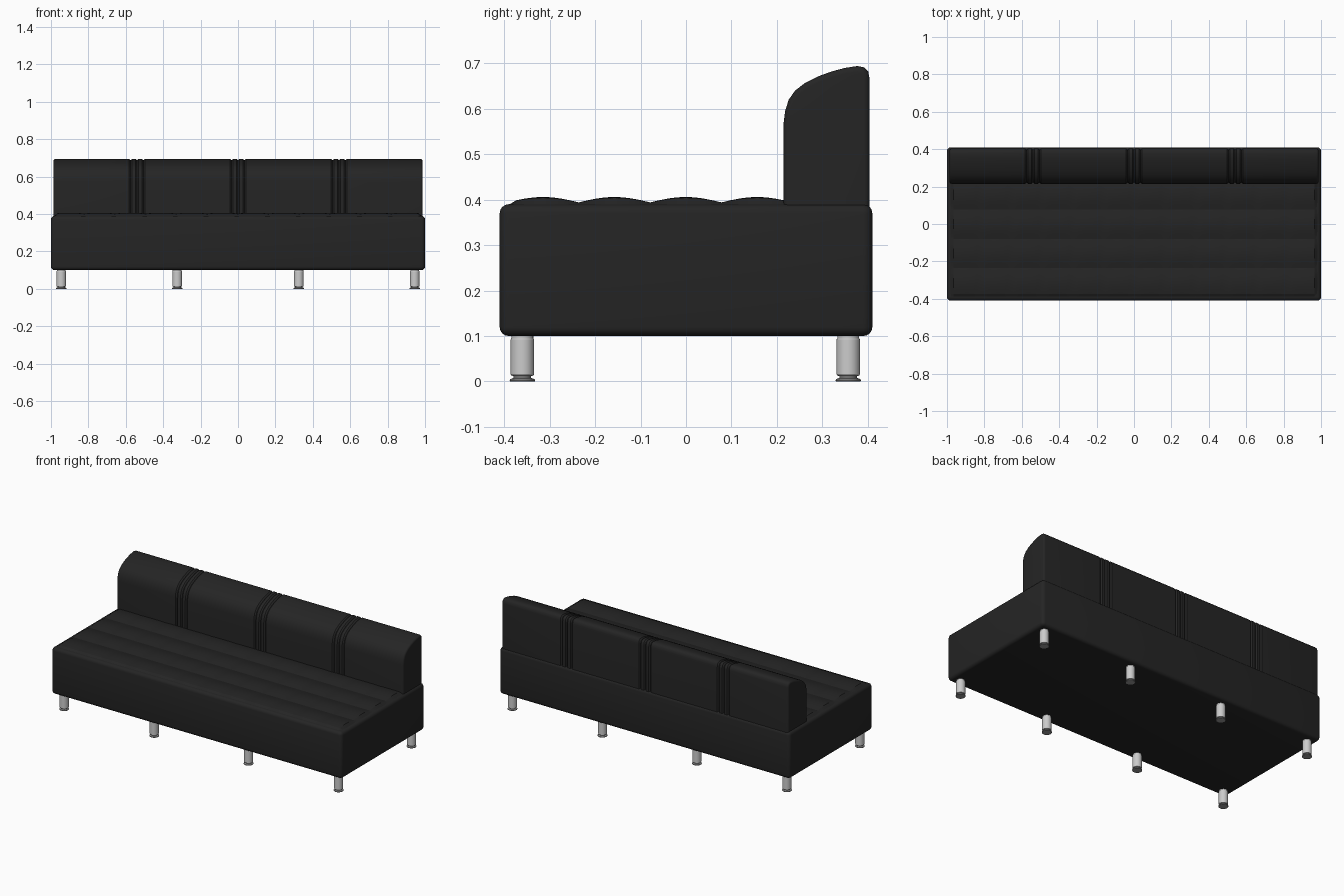
import bpy, bmesh, math
from mathutils import Matrix

cube = bpy.data.objects.get("Cube")
if cube:
    bpy.data.objects.remove(cube, do_unlink=True)


def material(name, color, roughness):
    m = bpy.data.materials.new(name)
    m.use_nodes = True
    m.diffuse_color = (*color, 1)
    bsdf = next(n for n in m.node_tree.nodes if n.type == "BSDF_PRINCIPLED")
    bsdf.inputs["Base Color"].default_value = (*color, 1)
    bsdf.inputs["Roughness"].default_value = roughness
    return m


leather = material("black_leather", (0.018, 0.018, 0.018), 0.6)
metal = material("brushed_metal", (0.6, 0.6, 0.6), 0.4)
rubber = material("grey_foot", (0.3, 0.3, 0.3), 0.6)


def finish(bm, name, mats, angle=30):
    bmesh.ops.recalc_face_normals(bm, faces=bm.faces)
    mesh = bpy.data.meshes.new(name)
    bm.to_mesh(mesh)
    bm.free()
    for m in mats:
        mesh.materials.append(m)
    mesh.shade_smooth()
    mesh.set_sharp_from_angle(angle=math.radians(angle))
    obj = bpy.data.objects.new(name, mesh)
    bpy.context.collection.objects.link(obj)
    return obj


def skin(bm, rings):
    """Join closed rings of points into a capped tube."""
    loops = [[bm.verts.new(p) for p in ring] for ring in rings]
    n = len(loops[0])
    for a, b in zip(loops, loops[1:]):
        for i in range(n):
            j = (i + 1) % n
            bm.faces.new((a[i], a[j], b[j], b[i]))
    bm.faces.new(loops[0])
    bm.faces.new(loops[-1])


# Seat base: a softly rounded block
bm = bmesh.new()
bmesh.ops.create_cube(bm, size=1, matrix=Matrix.Translation((0, 0, 0.245))
                      @ Matrix.Diagonal((2, 0.82, 0.29, 1)))
bmesh.ops.bevel(bm, geom=bm.edges[:], offset=0.02, segments=4,
                profile=0.5, affect="EDGES")
finish(bm, "seat_base", [leather])

# Quilted seat pad: puffed cells divided by seams
COLS, ROWS, STEPS = 12, 4, 8
X0, Y0, Y1 = 0.985, -0.393, 0.235
nx, ny = COLS * STEPS, ROWS * STEPS
bm = bmesh.new()
grid = []
for j in range(ny + 1):
    row = []
    for i in range(nx + 1):
        puff_x = abs(math.sin(math.pi * i / STEPS))
        puff_y = abs(math.sin(math.pi * j / STEPS))
        z = 0.394 + 0.012 * puff_y * (0.65 + 0.35 * math.sqrt(puff_x))
        if i in (0, nx) or j in (0, ny):
            z = 0.387
        row.append(bm.verts.new((-X0 + 2 * X0 * i / nx, Y0 + (Y1 - Y0) * j / ny, z)))
    grid.append(row)
for a, b in zip(grid, grid[1:]):
    for i in range(nx):
        bm.faces.new((a[i], a[i + 1], b[i + 1], b[i]))
finish(bm, "seat_pad", [leather], 15)

# Backrest: curved profile lofted sideways, pinched at the stitched grooves
profile = [(0.215, 0.35), (0.215, 0.57), (0.218, 0.595), (0.226, 0.62), (0.24, 0.64),
           (0.262, 0.657), (0.29, 0.671), (0.32, 0.682), (0.35, 0.69), (0.377, 0.694),
           (0.392, 0.691), (0.401, 0.682), (0.404, 0.665), (0.404, 0.35)]


def section(x, inset):
    ring = []
    for k, (y, z) in enumerate(profile):
        a = profile[max(k - 1, 0)]
        b = profile[min(k + 1, len(profile) - 1)]
        dy, dz = b[0] - a[0], b[1] - a[1]
        length = math.hypot(dy, dz)
        ring.append((x, y + inset * dz / length, z - inset * dy / length))
    return ring


END, R = 0.987, 0.012
corner = [(END - R * math.sin(t), R * (1 - math.cos(t)))
          for t in (math.pi / 2 * k / 4 for k in range(5))]
stations = [(-END + R - R * math.sin(t), R * (1 - math.cos(t)))
            for t in (math.pi / 2 * k / 4 for k in range(5))]
stations += [(-x, d) for x, d in stations]
for centre in (-0.54, 0, 0.54):
    for groove in (-0.034, 0, 0.034):
        x = centre + groove
        stations += [(x - 0.008, 0), (x - 0.003, 0.004), (x, 0.007),
                     (x + 0.003, 0.004), (x + 0.008, 0)]
stations.sort()
bm = bmesh.new()
skin(bm, [section(x, d) for x, d in stations])
finish(bm, "backrest", [leather], 35)

# Legs: metal tube with a narrow neck and a levelling foot
leg_profile = [(0.027, 0), (0.028, 0.002), (0.027, 0.005), (0.019, 0.008), (0.019, 0.012),
               (0.024, 0.013), (0.026, 0.016), (0.026, 0.092), (0.024, 0.095), (0.024, 0.11)]
SIDES = 24
for y, row_name in ((-0.36, "front"), (0.357, "back")):
    for n, x in enumerate((-0.945, -0.325, 0.325, 0.945), 1):
        bm = bmesh.new()
        skin(bm, [[(x + r * math.cos(math.tau * k / SIDES),
                    y + r * math.sin(math.tau * k / SIDES), z) for k in range(SIDES)]
                  for r, z in leg_profile])
        for f in bm.faces:
            f.material_index = int(f.calc_center_median().z < 0.011)
        finish(bm, f"{row_name}_leg_{n}", [metal, rubber])
